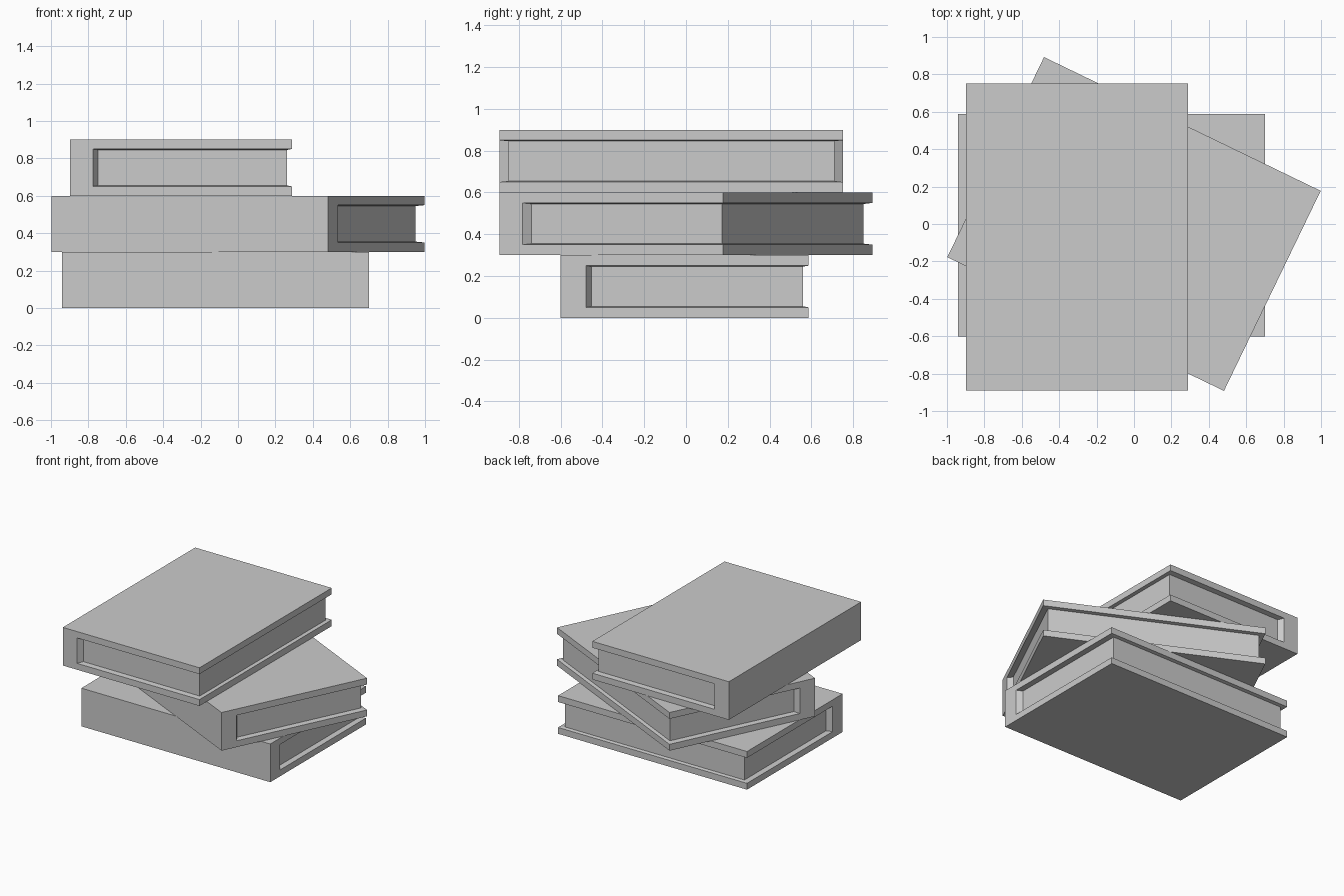
import bpy, bmesh, math
from mathutils import Matrix, Vector

if "Cube" in bpy.data.objects:
    bpy.data.objects.remove(bpy.data.objects["Cube"])

WIDTH, LENGTH, THICK = 1.188, 1.643, 0.3   # book size
COVER, SPINE, INSET = 0.05, 0.123, 0.95    # cover thickness, spine depth, page scale


def book(name, x, y, z, angle):
    """Closed book with its spine on local -x; pages recessed on the other three sides."""
    bm = bmesh.new()
    bmesh.ops.create_cube(bm, size=1)
    bmesh.ops.scale(bm, vec=(WIDTH, LENGTH, THICK), verts=bm.verts)
    split = -WIDTH / 2 + SPINE
    half = THICK / 2 - COVER
    # cut lines for the covers and the spine
    for co, no in (((0, 0, half), (0, 0, 1)),
                   ((0, 0, -half), (0, 0, 1)),
                   ((split, 0, 0), (1, 0, 0))):
        bmesh.ops.bisect_plane(bm, geom=bm.verts[:] + bm.edges[:] + bm.faces[:],
                               plane_co=co, plane_no=no)
    # page edges: push the three-sided band inwards
    band = []
    for f in bm.faces:
        c = f.calc_center_median()
        if abs(c.z) < half and c.x > split:
            band.append(f)
    res = bmesh.ops.extrude_face_region(bm, geom=band)
    verts = [v for v in res["geom"] if isinstance(v, bmesh.types.BMVert)]
    bmesh.ops.delete(bm, geom=[f for f in band if f.is_valid], context='FACES')
    centre = Vector(((split + WIDTH / 2) / 2, 0, 0))
    bmesh.ops.scale(bm, vec=(INSET,) * 3, verts=verts,
                    space=Matrix.Translation(-centre))
    bmesh.ops.recalc_face_normals(bm, faces=bm.faces)
    mesh = bpy.data.meshes.new(name)
    bm.to_mesh(mesh)
    bm.free()
    ob = bpy.data.objects.new(name, mesh)
    ob.location = (x, y, z + THICK / 2)
    ob.rotation_euler.z = math.radians(angle)
    bpy.context.collection.objects.link(ob)


# the stack, from bottom to top
book("bottom_book", -0.12, -0.007, 0.0, 90)
book("middle_book", 0.0, 0.0, 0.3, 64.2)
book("top_book", -0.305, -0.07, 0.6, 0)
